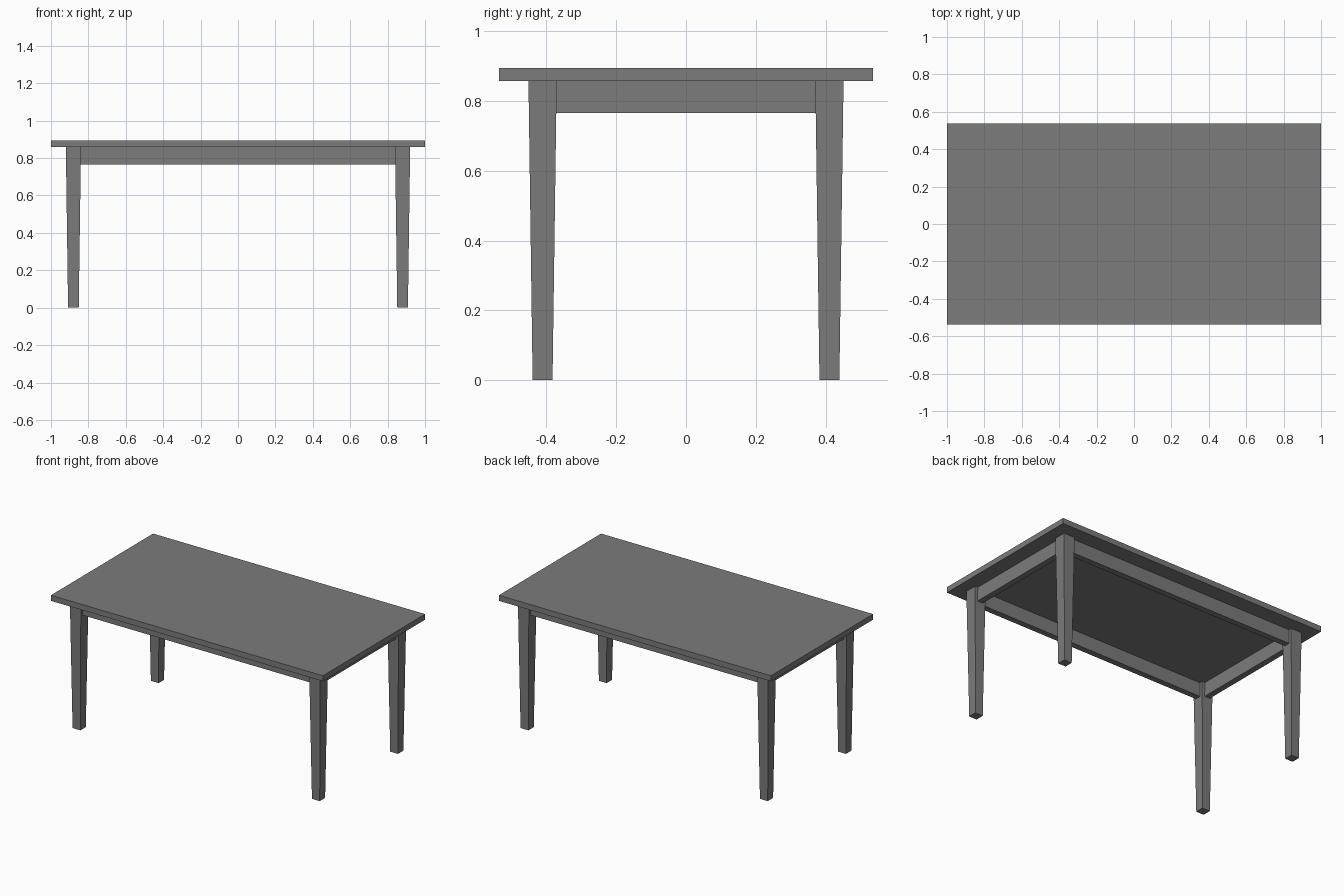
import bpy
import bmesh

cube = bpy.data.objects.get("Cube")
if cube:
    bpy.data.objects.remove(cube, do_unlink=True)

# Single flat grey for the whole table
GREY = (0.2, 0.2, 0.2, 1.0)
grey = bpy.data.materials.new("dark_grey")
grey.use_nodes = True
grey.diffuse_color = GREY
grey.node_tree.nodes["Principled BSDF"].inputs["Base Color"].default_value = GREY

TOP_Z = 0.895        # upper face of the tabletop
UNDER_Z = 0.858      # underside of the tabletop
APRON_Z = 0.765      # lower edge of the aprons
LEG_X, LEG_Y = 0.88, 0.411
LEG_TOP, LEG_FOOT = 0.081, 0.057
APRON_THICK = 0.04


def block(name, x, y, z0, z1, width, depth, taper=1.0):
    """Box centred on (x, y) from z0 to z1, with its lower end scaled by taper."""
    bm = bmesh.new()
    bmesh.ops.create_cube(bm, size=1.0)
    for v in bm.verts:
        s = taper if v.co.z < 0 else 1.0
        v.co.x *= width * s
        v.co.y *= depth * s
        v.co.z = z0 if v.co.z < 0 else z1
    mesh = bpy.data.meshes.new(name)
    bm.to_mesh(mesh)
    bm.free()
    mesh.materials.append(grey)
    obj = bpy.data.objects.new(name, mesh)
    obj.location = (x, y, 0)
    bpy.context.collection.objects.link(obj)
    return obj


# Tabletop slab
block("tabletop", 0, 0, UNDER_Z, TOP_Z, 2.0, 1.073)

# Four tapered legs
for side, sx in (("left", 1), ("right", -1)):
    for end, sy in (("front", -1), ("back", 1)):
        block(f"{end}_{side}_leg", sx * LEG_X, sy * LEG_Y, 0, UNDER_Z,
              LEG_TOP, LEG_TOP, LEG_FOOT / LEG_TOP)

# Aprons joining the legs, ending just inside them
long_span = 2 * LEG_X - LEG_TOP + 0.02
short_span = 2 * LEG_Y - LEG_TOP + 0.02
for end, sy in (("front", -1), ("back", 1)):
    block(f"{end}_apron", 0, sy * LEG_Y, APRON_Z, UNDER_Z, long_span, APRON_THICK)
for side, sx in (("left", 1), ("right", -1)):
    block(f"{side}_apron", sx * LEG_X, 0, APRON_Z, UNDER_Z, APRON_THICK, short_span)
